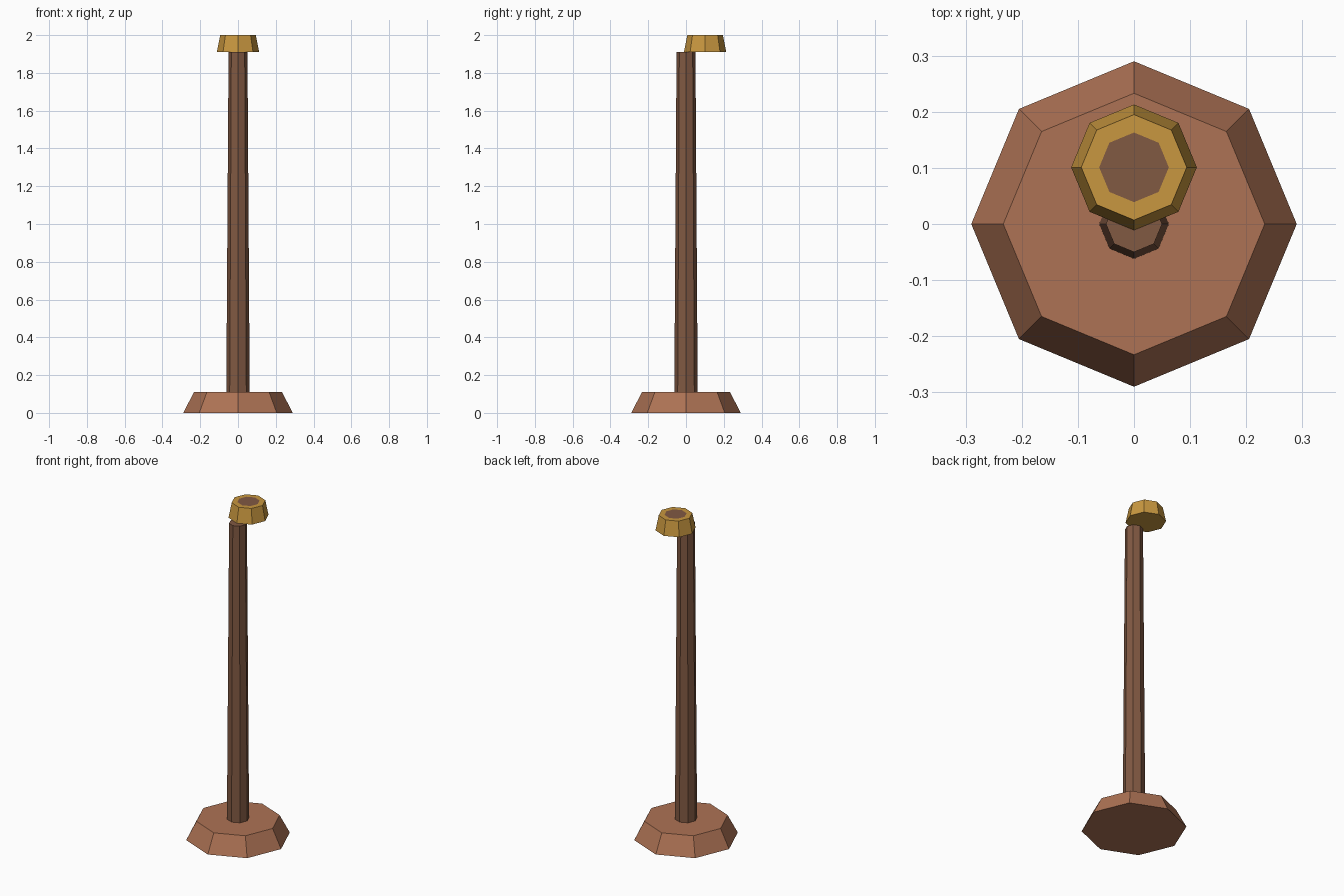
import bpy
import bmesh
from mathutils import Matrix

if "Cube" in bpy.data.objects:
    bpy.data.objects.remove(bpy.data.objects["Cube"])


def material(name, rgb):
    mat = bpy.data.materials.new(name)
    mat.diffuse_color = (*rgb, 1.0)
    mat.use_nodes = True
    mat.node_tree.nodes["Principled BSDF"].inputs["Base Color"].default_value = mat.diffuse_color
    return mat


def frustum(name, r_bottom, r_top, z0, z1, mats, y=0.0, inset_radius=None):
    """Eight-sided tapered block with corners on the axes; optional flush top inlay."""
    bm = bmesh.new()
    place = Matrix.Translation((0, y, (z0 + z1) / 2))
    bmesh.ops.create_cone(bm, cap_ends=True, segments=8, radius1=r_bottom,
                          radius2=r_top, depth=z1 - z0, matrix=place)
    bm.normal_update()
    if inset_radius:
        top = max(bm.faces, key=lambda f: f.calc_center_median().z)
        bmesh.ops.inset_individual(bm, faces=[top], thickness=0.01)
        scale = inset_radius / max((v.co.xy - top.calc_center_median().xy).length
                                   for v in top.verts)
        bmesh.ops.scale(bm, vec=(scale, scale, 1), verts=top.verts,
                        space=Matrix.Translation((0, -y, 0)))
        top.material_index = 1
    mesh = bpy.data.meshes.new(name)
    bm.to_mesh(mesh)
    bm.free()
    for mat in mats:
        mesh.materials.append(mat)
    obj = bpy.data.objects.new(name, mesh)
    bpy.context.collection.objects.link(obj)
    return obj


clay = material("clay", (0.42, 0.17, 0.09))
wood = material("dark_wood", (0.22, 0.10, 0.055))
brass = material("brass", (0.58, 0.31, 0.05))

# Flared foot
frustum("base", 0.29, 0.233, 0.0, 0.11, [clay])
# Slim tapered post
frustum("post", 0.062, 0.05, 0.11, 1.91, [wood])
# Offset cap with a dark inlay on top
frustum("cap", 0.112, 0.094, 1.91, 2.0, [brass, wood], y=0.101, inset_radius=0.062)
